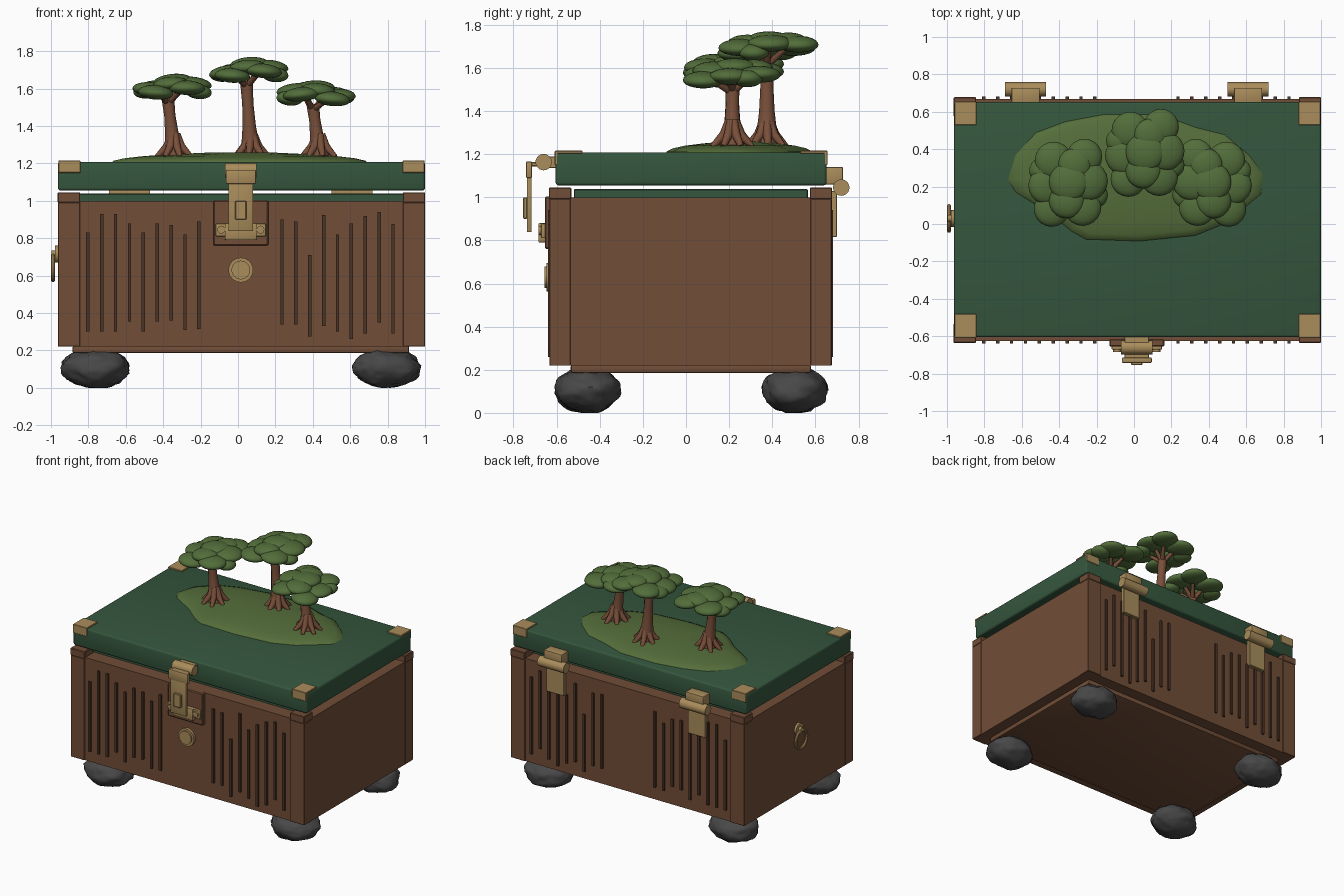
import bpy, bmesh, math, random
from mathutils import Vector, noise

if "Cube" in bpy.data.objects:
    bpy.data.objects.remove(bpy.data.objects["Cube"])

random.seed(4)


def mat(name, r, g, b):
    m = bpy.data.materials.new(name)
    m.diffuse_color = (r, g, b, 1)
    m.use_nodes = True
    m.node_tree.nodes["Principled BSDF"].inputs["Base Color"].default_value = m.diffuse_color
    return m


WOOD = mat("brown_panel", 0.165, 0.075, 0.038)
DARK = mat("dark_slat", 0.07, 0.034, 0.019)
GREEN = mat("lid_green", 0.035, 0.093, 0.047)
BRASS = mat("brass", 0.40, 0.265, 0.105)
LEAF = mat("leaf_green", 0.085, 0.155, 0.043)
GRASS = mat("grass_green", 0.09, 0.155, 0.043)
BARK = mat("bark", 0.19, 0.078, 0.042)
ROCK = mat("grey_rock", 0.065, 0.065, 0.067)


def finish(name, bm, m, smooth=None):
    bmesh.ops.recalc_face_normals(bm, faces=bm.faces[:])
    me = bpy.data.meshes.new(name)
    bm.to_mesh(me)
    bm.free()
    me.materials.append(m)
    ob = bpy.data.objects.new(name, me)
    bpy.context.collection.objects.link(ob)
    if smooth:
        bpy.ops.object.select_all(action='DESELECT')
        ob.select_set(True)
        bpy.context.view_layer.objects.active = ob
        bpy.ops.object.shade_smooth_by_angle(angle=math.radians(smooth))
    return ob


def box(name, x0, x1, y0, y1, z0, z1, m, bevel=0.0, seg=2):
    bm = bmesh.new()
    bmesh.ops.create_cube(bm, size=1)
    for v in bm.verts:
        v.co = (x0 + (v.co.x + .5) * (x1 - x0), y0 + (v.co.y + .5) * (y1 - y0),
                z0 + (v.co.z + .5) * (z1 - z0))
    if bevel:
        bmesh.ops.bevel(bm, geom=bm.edges[:], offset=bevel, segments=seg,
                        profile=0.5, affect='EDGES')
    return finish(name, bm, m, 30 if bevel else None)


def add_tube(bm, pts, radii, n=10):
    """Tapered capped tube through the points, added to a bmesh."""
    pts = [Vector(p) for p in pts]
    rings = []
    for i, p in enumerate(pts):
        d = pts[min(i + 1, len(pts) - 1)] - pts[max(i - 1, 0)]
        q = d.to_track_quat('Z', 'Y')
        rings.append([bm.verts.new(p + q @ Vector((radii[i] * math.cos(math.tau * k / n),
                      radii[i] * math.sin(math.tau * k / n), 0))) for k in range(n)])
    for a, b in zip(rings, rings[1:]):
        for k in range(n):
            bm.faces.new((a[k], a[(k + 1) % n], b[(k + 1) % n], b[k]))
    bm.faces.new(rings[0][::-1])
    bm.faces.new(rings[-1])


def rod(name, a, b, r, m, n=24):
    bm = bmesh.new()
    add_tube(bm, [a, b], [r, r], n)
    return finish(name, bm, m, 35)


X0, X1, Y0, Y1 = -0.963, 1.0, -0.634, 0.676     # chest footprint
CX, CY = 0.015, 0.02

# Chest body, corner posts and their caps
box("chest_body", X0 + .002, X1 - .002, Y0 + .008, Y1 - .008, 0.22, 1.0, WOOD)
for x0, x1 in ((X0, X0 + .118), (X1 - .118, X1)):
    for y0, y1 in ((Y0, Y0 + .1), (Y1 - .1, Y1)):
        box("corner_post", x0, x1, y0, y1, 0.22, 0.992, WOOD, 0.003, 1)
        box("post_cap", x0 - .001, x1 + .001, y0 - .002, y1 + .002, 0.99, 1.045, WOOD, 0.004, 1)
box("inner_rim", X0 + .1, X1 - .1, -0.52, 0.565, 0.98, 1.038, GREEN, 0.004, 1)
box("base_skirt", -0.885, 0.915, -0.535, 0.58, 0.185, 0.225, WOOD, 0.01)

# Thin vertical slats on front and back
bottoms = (.30, .30, .30, .355, .30, .355, .36, .31, .315, .34, .34, .275, .33, .30, .26, .29, .35, .29)
tops = (.83, .93, .93, .88, .83, .88, .87, .82, .89, .90, .89, .71, .925, .82, .88, .92, .94, .875)
for i, (b, t) in enumerate(zip(bottoms, tops)):
    x = -0.803 + 0.0742 * i if i < 9 else 0.235 + 0.0742 * (i - 9)
    box("front_slat", x - .009, x + .009, Y0 - .006, Y0 + .02, b, t, DARK)
    box("back_slat", x - .009, x + .009, Y1 - .02, Y1 + .006, b, t, DARK)

# Lid with brass corners
box("lid", X0, X1, -0.605, 0.652, 1.055, 1.207, GREEN, 0.014, 3)
for x0, x1 in ((X0 + .002, X0 + .12), (X1 - .12, X1 - .002)):
    for y0, y1, e in ((-0.605, -0.48, -0.609), (0.53, 0.652, 0.656)):
        box("corner_top_plate", x0, x1, min(y0, e), max(y1, e), 1.203, 1.216, BRASS, 0.003, 1)
        yf = sorted((e, e + (.016 if e < 0 else -.016)))
        box("corner_flap", x0, x1, yf[0], yf[1], 1.15, 1.214, BRASS, 0.003, 1)

# Front latch
box("latch_backing", CX - .147, CX + .147, -0.655, Y0 + .02, 0.76, 1.003, WOOD, 0.006, 1)
box("latch_base", CX - .085, CX + .085, -0.685, -0.65, 0.79, 0.88, BRASS, 0.006)
for s in (-1, 1):
    ex = CX + s * .105
    box("latch_ear", ex - .03, ex + .03, -0.672, -0.65, 0.81, 0.878, BRASS, 0.006)
    rod("latch_rivet", (ex, -0.66, 0.846), (ex, -0.685, 0.846), 0.021, BRASS, 16)
box("hasp_strap", CX - .066, CX + .066, -0.738, -0.716, 0.838, 1.16, BRASS, 0.005)
box("hasp_raised_plate", CX - .03, CX + .03, -0.755, -0.735, 0.90, 1.0, BRASS, 0.004, 1)
box("hasp_link", CX - .066, CX + .066, -0.735, -0.66, 1.143, 1.163, BRASS, 0.004, 1)
box("hasp_head", CX - .08, CX + .08, -0.742, -0.714, 1.09, 1.166, BRASS, 0.005)
rod("latch_roll", (CX - .085, -0.66, 1.163), (CX + .085, -0.66, 1.163), 0.038, BRASS)
box("latch_lid_plate", CX - .066, CX + .066, -0.65, -0.60, 1.135, 1.19, BRASS, 0.004, 1)

# Round button under the latch
rod("button_rim", (CX, Y0 + .02, 0.63), (CX, -0.646, 0.63), 0.066, BRASS, 32)
rod("button_face", (CX, Y0, 0.63), (CX, -0.656, 0.63), 0.05, BRASS, 32)

# Back hinges
for hx in (-0.58, 0.61):
    rod("hinge_barrel", (hx - .11, 0.72, 1.045), (hx + .11, 0.72, 1.045), 0.038, BRASS)
    box("hinge_upper_leaf", hx - .075, hx + .075, 0.645, 0.728, 1.06, 1.14, BRASS, 0.005)
    box("hinge_lower_leaf", hx - .075, hx + .075, 0.67, 0.701, 0.815, 1.03, BRASS, 0.004, 1)

# Ring pull on the left side
rod("ring_mount", (X0 + .01, 0.03, 0.715), (-0.978, 0.03, 0.715), 0.045, BRASS)
rod("ring_pin", (-0.97, 0.03, 0.715), (-0.996, 0.03, 0.715), 0.018, BRASS, 12)
bpy.ops.mesh.primitive_torus_add(major_radius=0.066, minor_radius=0.011, major_segments=32,
                                 minor_segments=8, location=(-0.989, 0.03, 0.642),
                                 rotation=(0, math.pi / 2, 0))
ring = bpy.context.object
ring.name = "pull_ring"
ring.data.materials.append(BRASS)
bpy.ops.object.shade_smooth_by_angle(angle=math.radians(40))

# Rock feet
for i, (rx, ry) in enumerate(((-.76, -.455), (.795, -.455), (-.76, .505), (.795, .505))):
    bm = bmesh.new()
    bmesh.ops.create_icosphere(bm, subdivisions=4, radius=1)
    for v in bm.verts:
        n = v.co.normalized()
        k = 1 + .10 * noise.noise(n * 1.7 + Vector((i * 7, 3, 1))) \
              + .06 * noise.noise(n * 5 + Vector((i, 9, 2)))
        v.co = Vector((rx + n.x * .178 * k, ry + n.y * .15 * k, max(0, .106 + n.z * .106 * k)))
    finish("rock_foot", bm, ROCK, 50)

# Grassy mound: outline rings shrinking toward a low, flat crown
outline = [(-.68, .24), (-.64, .37), (-.53, .49), (-.37, .55), (-.155, .59), (.14, .59), (.33, .52),
           (.49, .48), (.62, .37), (.695, .27), (.685, .16), (.59, .08), (.49, 0), (.33, -.065),
           (.03, -.095), (-.26, -.085), (-.34, -.04), (-.46, .06), (-.56, .12), (-.64, .17)]
bm = bmesh.new()
c = Vector((0.02, 0.26))
rings = []
for s, z in ((1, 1.2), (.98, 1.214), (.9, 1.227), (.75, 1.239), (.5, 1.25), (.25, 1.258)):
    rings.append([bm.verts.new((c.x + (x - c.x) * s, c.y + (y - c.y) * s, z)) for x, y in outline])
N = len(outline)
for a, b in zip(rings, rings[1:]):
    for k in range(N):
        bm.faces.new((a[k], a[(k + 1) % N], b[(k + 1) % N], b[k]))
bm.faces.new(rings[-1])
finish("grass_mound", bm, GRASS, 40)

# Flat-topped trees: rooted trunk, branches, leaf pads (offset x, y, z, radius)
pads = [(.085, .145, .015, .095), (.105, .015, .02, .105), (.075, -.125, .0, .10),
        (-.09, -.135, -.025, .095), (-.115, -.01, -.01, .10), (-.08, .125, 0, .10),
        (.0, .01, .035, .105), (-.01, -.09, .02, .095), (.03, .10, .03, .09),
        (.14, -.06, -.022, .07), (-.14, .07, -.02, .07)]


def tree(bx, by, tx, top, canopy_x, flip):
    bm = bmesh.new()
    base = 1.235
    h = top - base
    lean = tx - bx
    trunk = [(bx + lean * f, by, base + h * f) for f in (0, .2, .4, .7, 1)]
    add_tube(bm, trunk, [.055, .046, .036, .030, .034], 12)
    for k in range(7):
        a = math.tau * k / 7 + bx
        ca, sa = math.cos(a), math.sin(a)
        add_tube(bm, [(bx + ca * .015, by + sa * .015, base + .12),
                      (bx + ca * .04, by + sa * .04, base + .055),
                      (bx + ca * .095, by + sa * .095, base)], [.02, .022, .013], 8)
    for dx, dy, dz, r in pads[:6]:
        add_tube(bm, [(tx, by, top - .03),
                      (canopy_x + dx * flip * .75, by + dy * .75, top + .055 + dz)],
                 [.018, .011], 8)
    finish("tree_trunk", bm, BARK, 50)
    bm = bmesh.new()
    for dx, dy, dz, r in pads:
        new = bmesh.ops.create_icosphere(bm, subdivisions=3, radius=1)["verts"]
        tilt = random.uniform(-.1, .1)
        for v in new:
            z = v.co.z * (.042 if v.co.z > 0 else .036)
            v.co = (canopy_x + dx * flip + v.co.x * r, by + dy + v.co.y * r,
                    top + .052 + dz + z + v.co.x * r * tilt)
    finish("tree_canopy", bm, LEAF, 60)


tree(-.34, .215, -.375, 1.55, -.35, 1)
tree(.07, .375, .045, 1.64, .06, 1)
tree(.435, .215, .40, 1.515, .415, -1)
